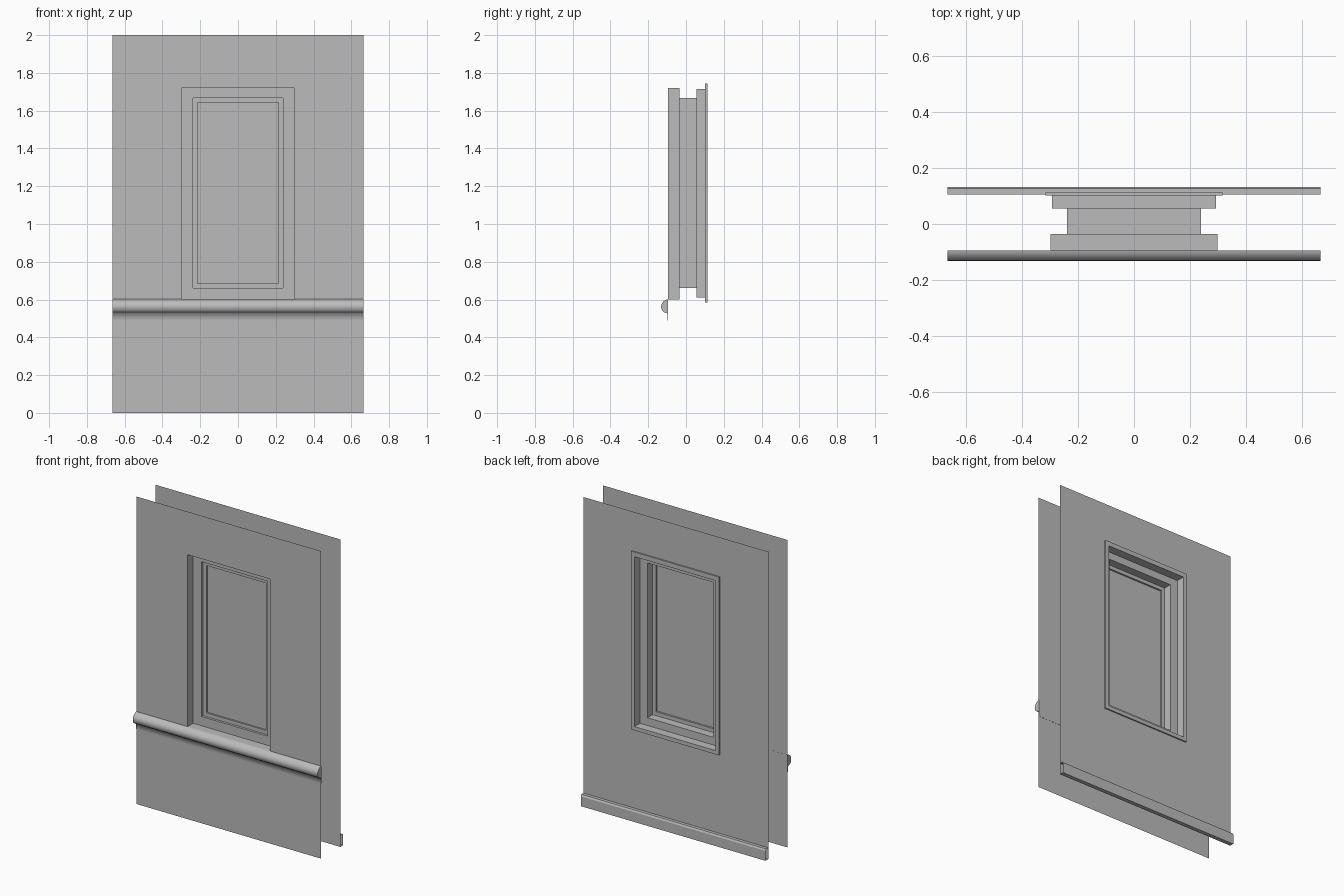
import bpy
import bmesh
import math

cube = bpy.data.objects.get("Cube")
if cube:
    bpy.data.objects.remove(cube, do_unlink=True)

grey = bpy.data.materials.new("plain grey")
grey.use_nodes = True
GREY = (0.5, 0.5, 0.5, 1.0)
grey.diffuse_color = GREY
grey.node_tree.nodes["Principled BSDF"].inputs["Base Color"].default_value = GREY

HALF = 0.665              # half width of the panel
FRONT, BACK = -0.095, 0.104  # the two wall sheets


def finish(name, bm):
    mesh = bpy.data.meshes.new(name)
    bm.to_mesh(mesh)
    bm.free()
    mesh.materials.append(grey)
    obj = bpy.data.objects.new(name, mesh)
    bpy.context.collection.objects.link(obj)
    return obj


def loft(name, rings, from_back=False, fill=False):
    """Join rectangles (half width, bottom, top, y) into stepped surfaces."""
    bm = bmesh.new()
    loops = [[bm.verts.new(p) for p in
              ((-w, y, lo), (w, y, lo), (w, y, hi), (-w, y, hi))]
             for w, lo, hi, y in rings]
    for a, b in zip(loops, loops[1:]):
        for i in range(4):
            j = (i + 1) % 4
            bm.faces.new((a[i], a[j], b[j], b[i]))
    if fill:
        bm.faces.new(loops[-1])
    if from_back:
        bmesh.ops.reverse_faces(bm, faces=bm.faces[:])
    return finish(name, bm)


def extrude_profile(name, profile, capped):
    """Run a closed (y, z) profile along the width of the panel."""
    bm = bmesh.new()
    ends = [[bm.verts.new((x, y, z)) for y, z in profile] for x in (-HALF, HALF)]
    n = len(profile)
    for i in range(n):
        j = (i + 1) % n
        bm.faces.new((ends[0][i], ends[0][j], ends[1][j], ends[1][i]))
    if capped:
        for end in ends:
            bm.faces.new(end)
    bmesh.ops.recalc_face_normals(bm, faces=bm.faces[:])
    return finish(name, bm)


# Rectangles of the window: half width, bottom, top
wall = (HALF, 0.0, 2.0)
front_hole = (0.298, 0.60, 1.72)
back_hole = (0.292, 0.61, 1.715)
trim_edge = (0.316, 0.585, 1.745)
frame = (0.238, 0.66, 1.667)
pane = (0.214, 0.685, 1.643)

# Wall sheets with their window openings
loft("front_wall", [wall + (FRONT,), front_hole + (FRONT,)])
loft("back_wall", [wall + (BACK,), back_hole + (BACK,)], from_back=True)

# Stepped reveals and the frame lining between them
loft("front_reveal", [front_hole + (FRONT,), front_hole + (-0.035,), frame + (-0.035,)])
loft("frame_lining", [frame + (-0.035,), frame + (0.056,)])
loft("back_reveal", [back_hole + (0.102,), back_hole + (0.056,), frame + (0.056,)],
     from_back=True)

# Trim around the back opening
loft("back_trim", [trim_edge + (0.101,), trim_edge + (0.113,),
                   back_hole + (0.113,), back_hole + (0.101,)], from_back=True)

# Sash and pane
loft("sash_front", [frame + (-0.02,), pane + (-0.02,), pane + (-0.01,)])
loft("sash_back", [frame + (0.002,), pane + (0.002,), pane + (-0.01,)], from_back=True)
loft("window_pane", [pane + (-0.01,)], fill=True)

# Rounded rail under the window, with a thin lower lip
rail = extrude_profile("front_rail", [
    (-0.094, 0.602), (-0.105, 0.60), (-0.12, 0.59), (-0.13, 0.575),
    (-0.132, 0.56), (-0.127, 0.542), (-0.115, 0.532), (-0.099, 0.527),
    (-0.098, 0.49), (-0.094, 0.49)], capped=True)

# Skirting board with a bevelled top edge, open at its ends
extrude_profile("back_skirting", [
    (BACK + 0.001, 0.075), (0.126, 0.075), (0.132, 0.064),
    (0.132, 0.0), (BACK + 0.001, 0.0)], capped=False)

bpy.ops.object.select_all(action="DESELECT")
rail.select_set(True)
bpy.context.view_layer.objects.active = rail
bpy.ops.object.shade_smooth_by_angle(angle=math.radians(80))
